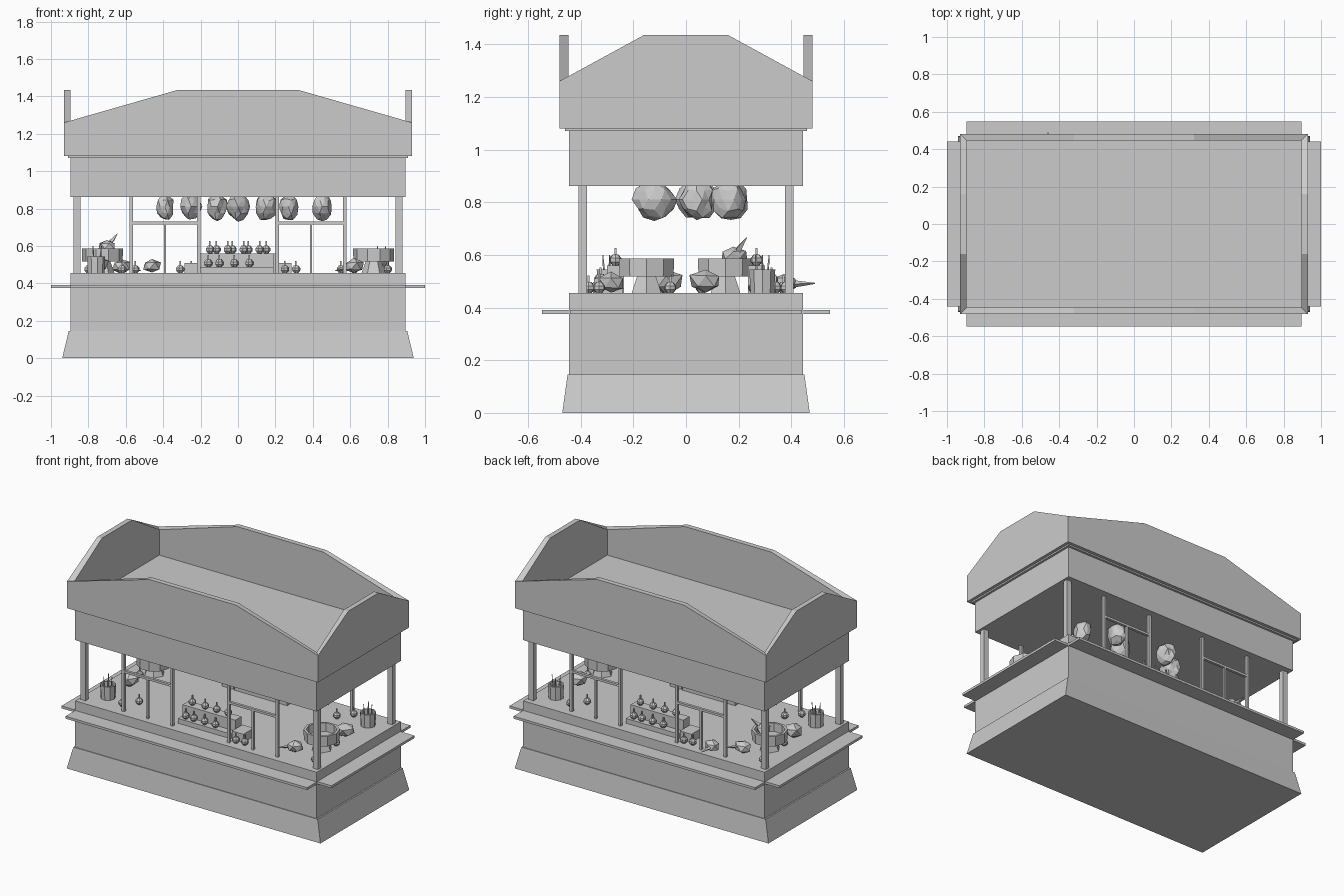
import bpy, bmesh, math, random
from mathutils import Matrix, Vector

if "Cube" in bpy.data.objects:
    bpy.data.objects.remove(bpy.data.objects["Cube"])

random.seed(4)


def finish(name, bm):
    bmesh.ops.recalc_face_normals(bm, faces=bm.faces)
    me = bpy.data.meshes.new(name)
    bm.to_mesh(me)
    bm.free()
    ob = bpy.data.objects.new(name, me)
    bpy.context.collection.objects.link(ob)
    return ob


def loft(name, lower, upper):
    """Solid between two matching outlines."""
    bm = bmesh.new()
    a = [bm.verts.new(p) for p in lower]
    b = [bm.verts.new(p) for p in upper]
    bm.faces.new(a)
    bm.faces.new(b)
    for i in range(len(a)):
        j = (i + 1) % len(a)
        bm.faces.new((a[i], a[j], b[j], b[i]))
    return finish(name, bm)


def rect(hx, hy, z):
    return [(-hx, -hy, z), (hx, -hy, z), (hx, hy, z), (-hx, hy, z)]


def box(name, x0, x1, y0, y1, z0, z1):
    r = lambda z: [(x0, y0, z), (x1, y0, z), (x1, y1, z), (x0, y1, z)]
    return loft(name, r(z0), r(z1))


def lathe(name, x, y, profile, sides):
    """Closed or axis-touching profile of (r, z) turned about a vertical axis."""
    bm = bmesh.new()
    rings = [[bm.verts.new((x + r * math.cos(2 * math.pi * k / sides),
                            y + r * math.sin(2 * math.pi * k / sides), z))
              for k in range(sides)] for r, z in profile]
    for a, b in zip(rings, rings[1:]):
        for k in range(sides):
            m = (k + 1) % sides
            bm.faces.new((a[k], a[m], b[m], b[k]))
    bm.faces.new(rings[0])
    bm.faces.new(rings[-1])
    return finish(name, bm)


def lump(name, loc, size, sub=1, jitter=0.15):
    """Faceted irregular food lump."""
    bm = bmesh.new()
    bmesh.ops.create_icosphere(bm, subdivisions=sub, radius=1)
    for v in bm.verts:
        v.co *= random.uniform(1 - jitter, 1 + jitter)
        v.co = Vector(c * s for c, s in zip(v.co, size)) + Vector(loc)
    return finish(name, bm)


def spike(name, base, tip, r):
    """Thin pointed tail."""
    d = Vector(tip) - Vector(base)
    bm = bmesh.new()
    m = Matrix.Translation((Vector(base) + Vector(tip)) / 2) @ d.to_track_quat('Z', 'Y').to_matrix().to_4x4()
    bmesh.ops.create_cone(bm, cap_ends=True, segments=4, radius1=r, radius2=0.002,
                          depth=d.length, matrix=m)
    return finish(name, bm)


def apple(x, y, z):
    r = 0.023
    lathe("apple", x, y, [(r * .5, z), (r, z + r * .6), (r, z + r * 1.2), (r * .5, z + r * 1.8)], 7)
    box("apple_stem", x - .004, x + .004, y - .004, y + .004, z + r * 1.7, z + .066)


C = 0.455  # counter height

# Base: flared skirt and counter body
loft("base_skirt", rect(.94, .47, 0), rect(.905, .45, .145))
box("counter_body", -.895, .895, -.445, .445, .14, C)

# Serving shelves, roof parapets, posts and window frames on opposite sides
for s in (-1, 1):
    box("long_shelf", -.895, .895, *sorted((s * .44, s * .547)), .375, .391)
    box("end_shelf", *sorted((s * .89, s * 1.0)), -.44, .44, .375, .391)

    def parapet(name, half, flat, off, swap):
        t = .034
        prof = [(-half, 1.08), (half, 1.08), (half, 1.26), (flat, 1.435), (-flat, 1.435), (-half, 1.26)]
        put = lambda u, d, z: (d * s, u, z) if swap else (u, d * s, z)
        loft(name, [put(u, off, z) for u, z in prof],
             [put(max(-half + t, min(half - t, u)), off - t, z) for u, z in prof])
    parapet("long_parapet", .93, .32, .481, False)
    parapet("end_parapet", .481, .16, .93, True)

    for x in (-.861, .861):
        box("corner_post", x - .018, x + .018, s * .393 - .016, s * .393 + .016, C, .87)
    y0, y1 = s * .395 - .009, s * .395 + .009
    for m in (-1, 1):
        for x in (.21, .57):
            box("window_post", m * x - .009, m * x + .009, y0, y1, C, .87)
        box("window_rail", *sorted((m * .21, m * .57)), y0, y1, .715, .73)
        box("window_mullion", m * .39 - .006, m * .39 + .006, y0, y1, C, .72)

# Roof: lower fascia block and deck
box("roof_fascia", -.895, .895, -.445, .445, .862, 1.08)
box("roof_deck", -.91, .91, -.46, .46, 1.07, 1.09)

# Goods, repeated on each half by a half turn
for s in (1, -1):
    def turned_box(name, x0, x1, y0, y1, z0, z1):
        box(name, *sorted((s * x0, s * x1)), *sorted((s * y0, s * y1)), z0, z1)
    # Stepped fruit stand
    turned_box("stand_lower_step", -.2, .19, -.35, -.3, C, .487)
    turned_box("stand_upper_step", -.2, .19, -.3, -.235, C, .56)
    turned_box("stand_side_crate", .2, .285, -.35, -.24, C, .51)
    for x in (-.15, -.055, .03, .115):
        apple(s * x, s * -.268, .56)
    for x in (-.16, -.1, -.02, .06):
        apple(s * x, s * -.325, .487)
    # Loose fruit
    for x, y in ((.25, -.38), (.31, -.37), (.55, .26), (.62, .34), (.8, -.33), (.77, -.06)):
        apple(s * x, s * y, C)
    # Open bowl on a tapered pedestal
    bx, by = s * .725, s * -.15
    lathe("bowl_pedestal", bx, by, [(.065, C), (.04, .522)], 6)
    lathe("bowl", bx, by, [(.108, .518), (.11, .586), (.094, .586), (.092, .53)], 10)
    # Fruit basket barrel
    lathe("barrel", s * .76, s * .29, [(.046, C), (.05, .545), (.04, .545), (.038, .5)], 9)
    for k in range(3):
        a = k * 2.1
        spike("barrel_stick", (s * .76 + .02 * math.cos(a), s * .29 + .02 * math.sin(a), .49),
              (s * .76 + .03 * math.cos(a), s * .29 + .03 * math.sin(a), .6), .007)
    # Gourds
    lump("large_gourd", (s * .745, s * .075, .5), (.06, .065, .047))
    lump("small_gourd", (s * .62, s * -.285, .493), (.055, .05, .04))
    spike("gourd_stem", (s * .58, s * -.29, .485), (s * .52, s * -.3, .468), .012)

# Tailed food pieces: one by the rear window, one in the left bowl
lump("window_gourd", (-.46, .38, .493), (.052, .045, .04))
spike("window_gourd_tail", (-.46, .41, .49), (-.46, .49, .492), .014)
lump("bowl_gourd", (-.7, .18, .6), (.05, .055, .033))
spike("bowl_gourd_tail", (-.68, .2, .62), (-.645, .23, .665), .014)

# Hanging joints under the ceiling
for x, y, w in ((-.39, -.13, .046), (-.25, .04, .056), (-.11, .17, .052), (0, -.12, .062),
                (.15, .05, .056), (.27, .16, .05), (.45, .04, .05)):
    lump("hanging_joint", (x, y, .81), (w, w * 1.3, .074), 2, .13)
